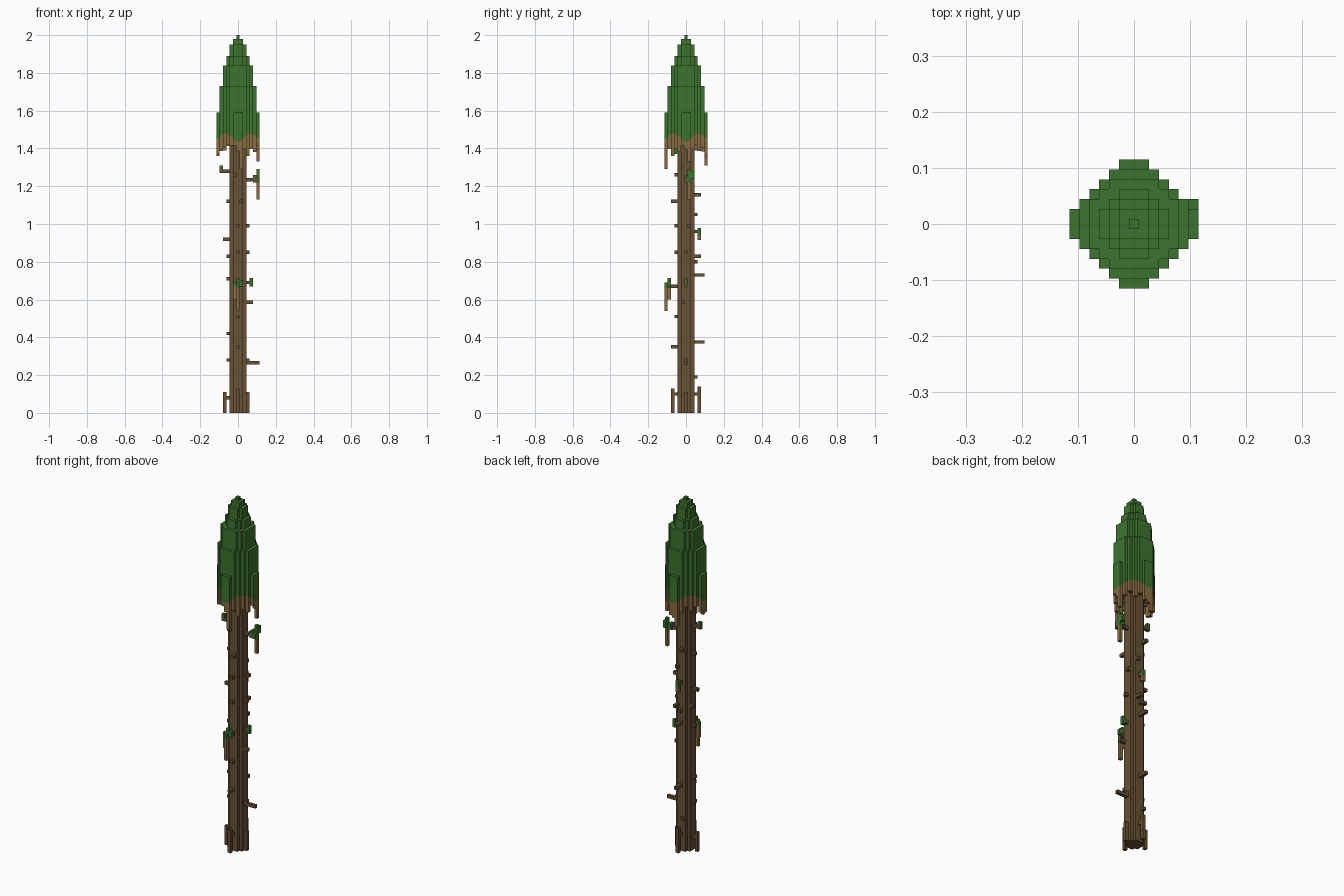
import bpy, bmesh, math, random

random.seed(4)
cube = bpy.data.objects.get("Cube")
if cube:
    bpy.data.objects.remove(cube)

V = 2 / 113          # width of one block
TRUNK_TOP = 1.6


def material(name, rgb):
    m = bpy.data.materials.new(name)
    m.use_nodes = True
    m.diffuse_color = (*rgb, 1)
    m.node_tree.nodes["Principled BSDF"].inputs["Base Color"].default_value = (*rgb, 1)
    return m


GREEN = material("leaf green", (0.045, 0.175, 0.028))
BARK = material("bark brown", (0.135, 0.082, 0.034))
DRY = material("dry leaf brown", (0.25, 0.15, 0.058))


class Part:
    """Collects boxes placed on the block grid into one object."""

    def __init__(self, name, mat):
        self.name, self.mat, self.bm = name, mat, bmesh.new()

    def box(self, i0, i1, j0, j1, z0, z1):
        """Box over grid columns i0..i1, j0..j1; z0 and z1 may be functions of x, y."""
        made = bmesh.ops.create_cube(self.bm, size=1)["verts"]
        for v in made:
            x = (i0 - 0.5 if v.co.x < 0 else i1 + 0.5) * V
            y = (j0 - 0.5 if v.co.y < 0 else j1 + 0.5) * V
            z = z0 if v.co.z < 0 else z1
            v.co = (x, y, z(x, y) if callable(z) else z)

    def column(self, i, j, z0, z1):
        self.box(i, i, j, j, z0, z1)

    def finish(self):
        mesh = bpy.data.meshes.new(self.name)
        self.bm.to_mesh(mesh)
        self.bm.free()
        mesh.materials.append(self.mat)
        bpy.context.collection.objects.link(bpy.data.objects.new(self.name, mesh))


# Trunk: cross-shaped section
trunk = Part("trunk", BARK)
trunk.box(-2, 2, -1, 1, 0, TRUNK_TOP)
trunk.box(-1, 1, -2, 2, 0, TRUNK_TOP)
trunk.finish()

# Crown: columns stepping down from the tip, scalloped where green meets dry leaf
STEPS = [2.0, 1.98, 1.95, 1.89, 1.84, 1.73, 1.59]
LONG = {(-6, 0): 1.36, (6, 1): 1.33, (1, -6): 1.29, (-1, 6): 1.31, (3, -4): 1.36}


def inside(i, j):
    return abs(i) + abs(j) <= 7 and max(abs(i), abs(j)) <= 6


def scallop(x, y):
    return 1.43 + 0.05 * abs(math.sin(2 * math.atan2(y, x)))


crown = Part("crown_leaves", GREEN)
fringe = Part("hanging_dry_leaves", DRY)
for i in range(-6, 7):
    for j in range(-6, 7):
        if not inside(i, j):
            continue
        top = STEPS[min(6, round(math.hypot(i, j)))]
        rim = not all(inside(i + a, j + b) for a, b in ((1, 0), (-1, 0), (0, 1), (0, -1)))
        if rim:
            low = 1.35 if max(abs(i), abs(j)) == 6 else 1.38
            bottom = LONG.get((i, j), random.uniform(low, 1.42))
            crown.column(i, j, scallop, top)
            fringe.column(i, j, bottom, scallop)
        elif math.hypot(i, j) > 2.5:
            crown.column(i, j, 1.5, top)
            fringe.column(i, j, random.uniform(1.42, 1.46), 1.5)
        else:
            crown.column(i, j, TRUNK_TOP, top)
crown.finish()
fringe.finish()

# Branch stubs: direction, then (height, reach in blocks)
DIRS = {"right": (-1, 0), "left": (1, 0), "front": (0, -1), "back": (0, 1)}
STUBS = {
    "right": [(1.28, 5), (1.12, 3), (0.92, 4), (0.83, 3), (0.71, 3), (0.42, 3), (0.28, 3)],
    "left": [(1.235, 6), (0.99, 3), (0.85, 3), (0.69, 3), (0.585, 4), (0.28, 3), (0.265, 6)],
    "front": [(1.26, 3), (1.12, 4), (0.99, 3), (0.85, 3), (0.67, 5), (0.51, 3), (0.35, 4)],
    "back": [(1.155, 4), (1.05, 3), (0.96, 3), (0.83, 4), (0.80, 3), (0.73, 5), (0.375, 5), (0.19, 3)],
}
for side, stubs in STUBS.items():
    dx, dy = DIRS[side]
    part = Part(side + "_branch_stubs", BARK)
    for z, reach in stubs:
        off = random.choice((-1, 0, 0, 1)) if reach < 5 else 0
        for k in range(2, reach + 1):
            part.column(k * dx + off * abs(dy), k * dy + off * abs(dx), z - V / 2, z + V / 2)
    part.finish()

# Leaf tufts on some branches
tufts = Part("branch_leaf_tufts", GREEN)
for i, j, z0, z1 in [
        (5, 0, 1.22, 1.26), (6, 0, 1.22, 1.25), (6, 1, 1.22, 1.29), (6, 2, 1.24, 1.28), (5, 1, 1.23, 1.26),
        (-5, 0, 1.27, 1.31), (4, 0, 0.67, 0.715), (0, 4, 0.94, 0.98),
        (0, -5, 0.67, 0.715), (-1, -5, 0.67, 0.69), (1, -5, 0.67, 0.70), (0, -6, 0.66, 0.69),
        (1, -3, 1.37, 1.40)]:
    tufts.column(i, j, z0, z1)
tufts.finish()

# Dry strands under the tufts
strands = Part("branch_dry_strands", DRY)
for i, j, z0, z1 in [(6, 1, 1.13, 1.22), (0, -6, 0.54, 0.66), (-1, -5, 0.60, 0.67), (0, 4, 0.915, 0.94)]:
    strands.column(i, j, z0, z1)
strands.finish()

# Roots: a post and a short link on each side
for side, reach, top, link in [("right", 4, 0.11, 0.08), ("left", 3, 0.11, 0.08),
                               ("front", 4, 0.13, 0.10), ("back", 4, 0.14, 0.10)]:
    dx, dy = DIRS[side]
    root = Part(side + "_root", BARK)
    root.column(reach * dx, reach * dy, 0, top)
    for k in range(2, reach):
        root.column(k * dx, k * dy, link - V / 2, link + V / 2)
    root.finish()
